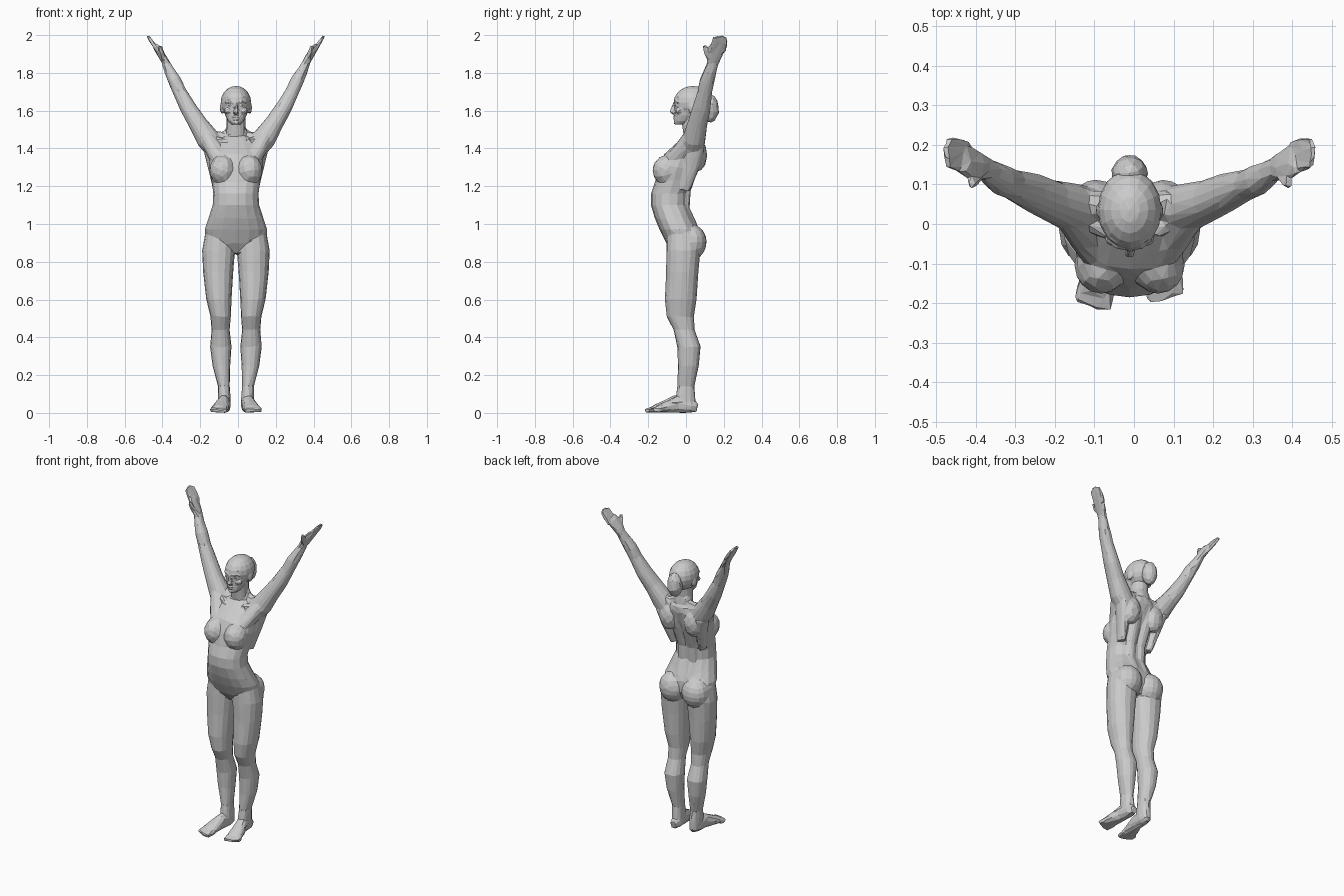
import bpy, bmesh, math
from mathutils import Vector, Matrix

CX = -0.011   # the figure stands slightly left of centre


def tube(bm, pts, sides=16, flat=False, power=0.9):
    """Closed loft through (x, y, z, radius_u, radius_v) stations."""
    P = [Vector(p[:3]) for p in pts]
    rings = []
    for i, p in enumerate(pts):
        t = (P[min(i + 1, len(P) - 1)] - P[max(i - 1, 0)]).normalized()
        if flat:
            u, v = Vector((1, 0, 0)), Vector((0, 1, 0))
        else:
            ax = Vector((1, 0, 0)) if abs(t.x) < 0.9 else Vector((0, 1, 0))
            u = (ax - t * ax.dot(t)).normalized()
            v = t.cross(u)
        ring = []
        for k in range(sides):
            a = 2 * math.pi * k / sides
            c, s = math.cos(a), math.sin(a)
            c = math.copysign(abs(c) ** power, c)
            s = math.copysign(abs(s) ** power, s)
            ring.append(bm.verts.new(P[i] + u * c * p[3] + v * s * p[4]))
        rings.append(ring)
    for a, b in zip(rings, rings[1:]):
        for k in range(sides):
            n = (k + 1) % sides
            bm.faces.new((a[k], a[n], b[n], b[k]))
    bm.faces.new(rings[0][::-1])
    bm.faces.new(rings[-1])


def stack(bm, rows, s=1):
    """Horizontal slices: (x, z, half width, front y, back y)."""
    tube(bm, [(CX + s * x, (f + b) / 2, z, r, (b - f) / 2) for x, z, r, f, b in rows], flat=True)


def side(s, pts, dy=0):
    return [(CX + s * p[0], p[1] + dy, *p[2:]) for p in pts]


def blob(bm, x, y, z, rx, ry, rz):
    m = Matrix.Translation((CX + x, y, z)) @ Matrix.Diagonal((rx, ry, rz, 1))
    bmesh.ops.create_uvsphere(bm, u_segments=16, v_segments=10, radius=1, matrix=m)


def finish(name, bm, voxel, smooth, tris):
    """Fuse the volumes into one skin, then reduce it to flat facets."""
    bmesh.ops.recalc_face_normals(bm, faces=bm.faces[:])
    me = bpy.data.meshes.new(name)
    bm.to_mesh(me)
    bm.free()
    ob = bpy.data.objects.new(name, me)
    bpy.context.collection.objects.link(ob)
    bpy.context.view_layer.objects.active = ob
    ob.select_set(True)
    m = ob.modifiers.new("fuse", 'REMESH')
    m.mode, m.voxel_size = 'VOXEL', voxel
    m = ob.modifiers.new("soften", 'SMOOTH')
    m.factor, m.iterations = 0.5, smooth
    for mod in list(ob.modifiers):
        bpy.ops.object.modifier_apply(modifier=mod.name)
    m = ob.modifiers.new("facets", 'DECIMATE')
    m.ratio = min(1, tris / (2 * len(ob.data.polygons)))
    bpy.ops.object.modifier_apply(modifier=m.name)
    for p in ob.data.polygons:
        p.use_smooth = False
    for v in ob.data.vertices:
        v.co.z = max(v.co.z, 0)
    ob.select_set(False)


body = bmesh.new()
# torso
stack(body, [(0, .845, .05, -.065, .04), (0, .90, .155, -.105, .07), (0, .97, .166, -.14, .07),
             (0, 1.03, .146, -.165, .04), (0, 1.10, .123, -.186, .01), (0, 1.16, .120, -.186, .012),
             (0, 1.22, .127, -.165, .025), (0, 1.30, .143, -.145, .055), (0, 1.37, .142, -.115, .085),
             (0, 1.42, .115, -.06, .10), (0, 1.46, .075, -.015, .10)])
# neck
stack(body, [(0, 1.40, .06, -.02, .09), (0, 1.47, .054, -.012, .092), (0, 1.52, .05, -.02, .085),
             (0, 1.58, .05, -.025, .09)])

for s in (-1, 1):
    # chest, shoulder blades, spine muscles, buttocks
    blob(body, s * .072, -.105, 1.285, .068, .072, .078)
    blob(body, s * .085, .062, 1.365, .06, .05, .085)
    blob(body, s * .08, .03, .905, .085, .079, .092)
    tube(body, side(s, [(.035, .035, .98, .03, .03), (.035, -.005, 1.08, .03, .025),
                        (.035, .0, 1.18, .03, .025), (.04, .045, 1.32, .035, .03),
                        (.03, .07, 1.44, .03, .03)]))
    # neck-to-shoulder slope and collar bone
    tube(body, side(s, [(.025, .055, 1.50, .03, .03), (.07, .05, 1.455, .035, .035),
                        (.14, .045, 1.45, .04, .045)]))
    tube(body, side(s, [(.015, -.03, 1.425, .012, .012), (.07, -.02, 1.44, .014, .014),
                        (.13, .02, 1.46, .014, .014)]))
    # chest-to-arm and flank muscles
    tube(body, side(s, [(.07, -.075, 1.32, .05, .05), (.11, -.03, 1.38, .045, .045),
                        (.155, .03, 1.46, .04, .045)]))
    tube(body, side(s, [(.10, -.01, 1.18, .02, .03), (.118, .025, 1.30, .03, .045),
                        (.145, .05, 1.41, .03, .05)]))
    # leg
    stack(body, [(.088, .95, .075, -.10, .06), (.092, .86, .087, -.104, .075),
                 (.094, .75, .080, -.105, .066), (.090, .60, .067, -.112, .056),
                 (.081, .51, .054, -.102, .042), (.081, .44, .048, -.066, .046),
                 (.080, .35, .057, -.046, .078), (.077, .25, .047, -.043, .068),
                 (.064, .14, .031, -.046, .044), (.061, .07, .034, -.055, .05),
                 (.061, .02, .030, -.04, .052)], s)
    # foot and toes
    dy = -.015 if s < 0 else .005
    tube(body, side(s, [(.06, .056, .028, .02, .024), (.061, .02, .036, .034, .036),
                        (.066, -.05, .046, .034, .046), (.078, -.105, .031, .043, .031),
                        (.088, -.155, .020, .045, .020)], dy))
    for i in range(5):
        x, end, r = .052 + i * .018, -.207 + abs(i - .5) * .008, .0155 if i == 0 else .0115
        tube(body, side(s, [(x, -.14, .018, r, .016), (x + .004, -.175, .016, r, .015),
                            (x + .005, end, .011, r * .8, .011)], dy), sides=8)
    # arm
    tube(body, side(s, [(.09, .03, 1.37, .05, .06), (.148, .043, 1.45, .062, .06),
                        (.20, .06, 1.53, .050, .052), (.25, .082, 1.61, .044, .048),
                        (.298, .10, 1.70, .036, .038), (.325, .112, 1.76, .035, .039),
                        (.352, .128, 1.81, .028, .033), (.370, .142, 1.85, .022, .029)]))
    # palm, fingers and thumb
    tube(body, side(s, [(.362, .138, 1.835, .02, .027), (.385, .147, 1.88, .020, .038),
                        (.412, .160, 1.922, .017, .044), (.424, .166, 1.938, .014, .042)]))
    for i, (tip, ln) in enumerate(((.150, .88), (.172, .98), (.193, 1), (.212, .85))):
        y = .134 + i * .021
        tube(body, side(s, [(.412, y, 1.915, .012, .013),
                            (.412 + .032 * ln, (y + tip) / 2 + .004, 1.92 + .042 * ln, .011, .0125),
                            (.412 + .056 * ln, tip, 1.92 + .078 * ln, .008, .009)]), sides=8)
    tube(body, side(s, [(.380, .133, 1.872, .016, .018), (.392, .110, 1.905, .013, .015),
                        (.403, .099, 1.945, .010, .011)]), sides=8)
finish("body", body, .0065, 4, 2300)

# head: skull, face and jaw
head = bmesh.new()
blob(head, 0, .036, 1.643, .081, .102, .088)
stack(head, [(0, 1.527, .024, -.056, .0), (0, 1.545, .042, -.061, .04), (0, 1.575, .057, -.058, .065),
             (0, 1.61, .066, -.060, .08), (0, 1.645, .068, -.062, .08), (0, 1.675, .066, -.058, .08)])
# nose and lips
tube(head, [(CX, -.056, 1.642, .008, .010), (CX, -.068, 1.612, .009, .012),
            (CX, -.074, 1.594, .014, .013), (CX, -.062, 1.584, .012, .008)], sides=8)
blob(head, 0, -.060, 1.567, .020, .009, .0055)
blob(head, 0, -.059, 1.556, .018, .009, .0055)
blob(head, 0, -.055, 1.537, .018, .011, .011)
for s in (-1, 1):
    # brow, eye, cheek, ear
    tube(head, side(s, [(.010, -.060, 1.642, .007, .006), (.032, -.057, 1.649, .007, .006),
                        (.054, -.040, 1.642, .007, .006)]), sides=8)
    blob(head, s * .029, -.050, 1.629, .013, .010, .007)
    blob(head, s * .042, -.038, 1.600, .020, .018, .016)
    blob(head, s * .073, .035, 1.615, .012, .022, .032)
finish("head", head, .0045, 2, 900)

# gathered hair at the back of the head
bun = bmesh.new()
blob(bun, 0, .128, 1.612, .047, .045, .076)
blob(bun, 0, .135, 1.60, .040, .041, .045)
finish("hair_bun", bun, .006, 2, 110)
